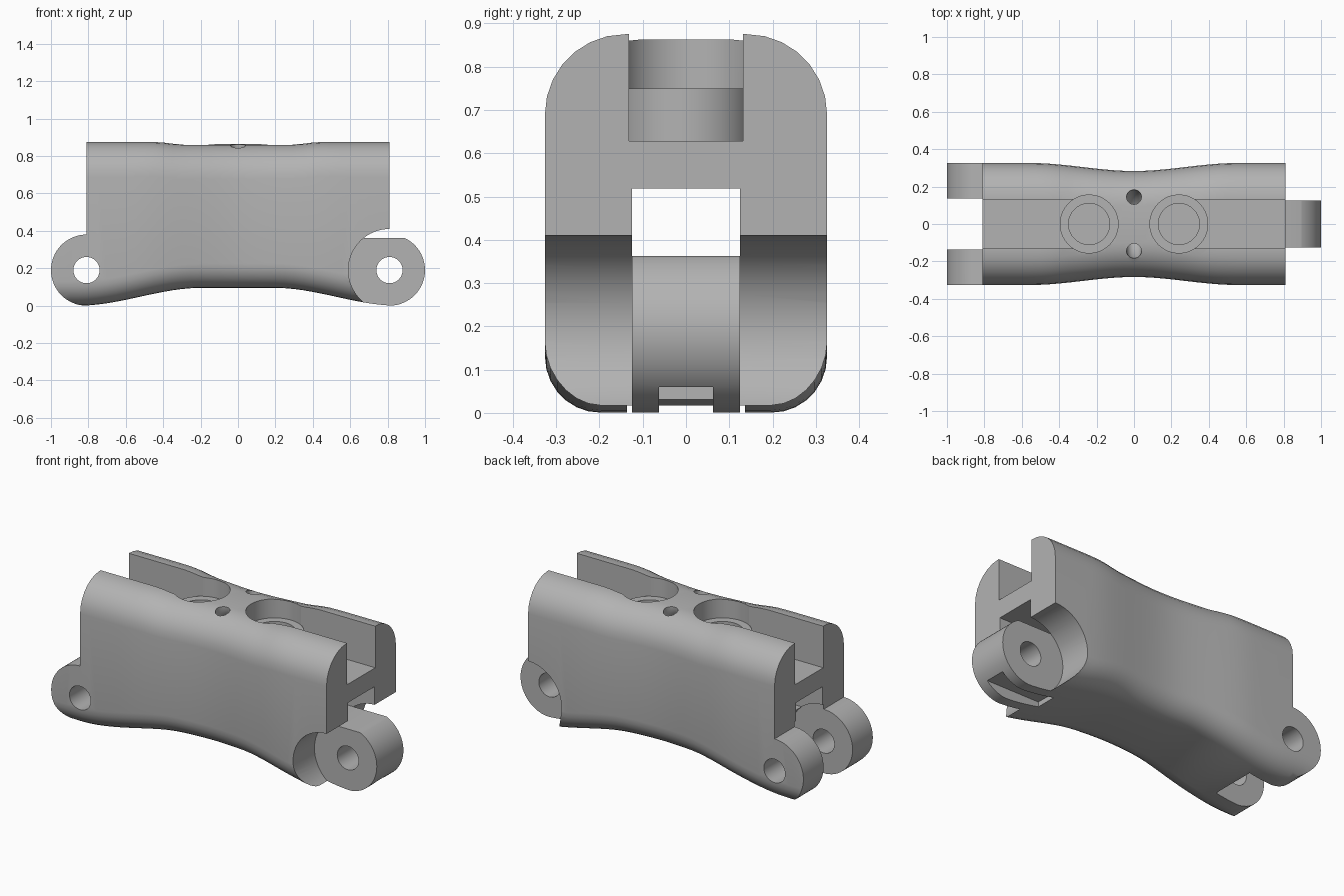
import bpy, bmesh, math

if "Cube" in bpy.data.objects:
    bpy.data.objects.remove(bpy.data.objects["Cube"])

grey = bpy.data.materials.new("plain grey")
grey.diffuse_color = (0.45, 0.45, 0.45, 1)
grey.use_nodes = True
grey.node_tree.nodes["Principled BSDF"].inputs["Base Color"].default_value = grey.diffuse_color


def make(name, bm):
    bmesh.ops.recalc_face_normals(bm, faces=bm.faces)
    me = bpy.data.meshes.new(name)
    bm.to_mesh(me)
    bm.free()
    ob = bpy.data.objects.new(name, me)
    bpy.context.collection.objects.link(ob)
    me.materials.append(grey)
    return ob


def prism(name, pts, y0, y1):
    """Extrude an x-z outline along y."""
    bm = bmesh.new()
    a = [bm.verts.new((x, y0, z)) for x, z in pts]
    b = [bm.verts.new((x, y1, z)) for x, z in pts]
    bm.faces.new(a)
    bm.faces.new(b[::-1])
    n = len(pts)
    for i in range(n):
        j = (i + 1) % n
        bm.faces.new((a[i], b[i], b[j], a[j]))
    return make(name, bm)


def box(x0, x1, y0, y1, z0, z1):
    return prism("box_cutter", [(x0, z0), (x1, z0), (x1, z1), (x0, z1)], y0, y1)


def arc(cx, cz, r, a0, a1, n):
    return [(cx + r * math.cos(math.radians(a0 + (a1 - a0) * i / n)),
             cz + r * math.sin(math.radians(a0 + (a1 - a0) * i / n))) for i in range(n + 1)]


def pin(cx, r, y0, y1):
    """Cylinder lying along y at hinge height."""
    return prism("pin_cutter", arc(cx, 0.19, r, 0, 360, 64)[:-1], y0, y1)


def post(cx, r, z0, z1):
    """Upright cylinder."""
    bm = bmesh.new()
    bmesh.ops.create_cone(bm, cap_ends=True, segments=64, radius1=r, radius2=r, depth=z1 - z0)
    bmesh.ops.translate(bm, verts=bm.verts, vec=(cx, 0, (z0 + z1) / 2))
    return make("post_cutter", bm)


def boolean(ob, other, op='DIFFERENCE'):
    m = ob.modifiers.new("cut", 'BOOLEAN')
    m.operation, m.object, m.solver = op, other, 'EXACT'
    bpy.context.view_layer.objects.active = ob
    bpy.ops.object.modifier_apply(modifier=m.name)
    bpy.data.objects.remove(other)


def smooth(t):
    t = max(0.0, min(1.0, t))
    return t * t * (3 - 2 * t)


def section(x):
    """Rounded cross-section, slimmer at the waist."""
    ax = abs(x)
    hw = 0.283 + 0.043 * smooth(ax / 0.55)
    bot = 0.095 * (1 - smooth((ax - 0.2) / 0.65))
    top = 0.863 + 0.012 * smooth((ax - 0.3) / 0.15)
    rt, rb = 0.185, 0.13
    return (arc(hw - rt, top - rt, rt, 0, 90, 7) + arc(rt - hw, top - rt, rt, 90, 180, 7)
            + arc(rb - hw, bot + rb, rb, 180, 270, 7) + arc(hw - rb, bot + rb, rb, 270, 360, 7))


# Lofted body skin
bm = bmesh.new()
rings = []
for i in range(43):
    x = -1.05 + 2.1 * i / 42
    rings.append([bm.verts.new((x, y, z)) for y, z in section(x)])
for a, b in zip(rings, rings[1:]):
    for i in range(len(a)):
        j = (i + 1) % len(a)
        bm.faces.new((a[i], a[j], b[j], b[i]))
bm.faces.new(rings[0])
bm.faces.new(rings[-1])
body = make("hinged_link_body", bm)

# Side silhouette with a round hinge lug at each end
outline = ([(-0.81, 1), (0.81, 1)] + arc(0.81, 0.19, 0.19, 90, -90, 32)
           + [(0.81, -0.1), (-0.81, -0.1)] + arc(-0.81, 0.19, 0.19, 270, 90, 32))
boolean(body, prism("silhouette", outline, -0.6, 0.6), 'INTERSECT')

# Right end: clear both sides of the middle lug; left end: clear the fork gap
for y0, y1 in ((0.125, 0.5), (-0.5, -0.125)):
    boolean(body, pin(0.81, 0.22, y0, y1))
boolean(body, pin(-0.81, 0.22, -0.136, 0.136))

# Tunnel through the length, and the notch under the middle lug
boolean(body, box(-1.2, 1.2, -0.125, 0.125, 0.362, 0.518))
boolean(body, box(0.6, 1.2, -0.062, 0.062, -0.2, 0.06))

for s in (-1, 1):
    # Pin hole
    boolean(body, pin(s * 0.81, 0.07, -0.6, 0.6))
    # Top slot, round pocket and its raised seat with a blind hole
    boolean(body, box(min(s * 0.24, s * 1.2), max(s * 0.24, s * 1.2), -0.132, 0.132, 0.628, 1.2))
    boolean(body, post(s * 0.24, 0.155, 0.7, 1.2))
    boolean(body, post(s * 0.24, 0.157, 0.58, 0.75), 'UNION')
    boolean(body, post(s * 0.24, 0.11, 0.635, 1.2))

# Curved cord hole through the bridge
bpy.ops.mesh.primitive_torus_add(major_radius=0.145, minor_radius=0.04, major_segments=48,
                                 minor_segments=20, location=(0, 0, 0.865),
                                 rotation=(0, math.pi / 2, 0))
boolean(body, bpy.context.object)

bpy.ops.object.select_all(action='DESELECT')
body.select_set(True)
bpy.context.view_layer.objects.active = body
bpy.ops.object.shade_smooth_by_angle(angle=math.radians(30))
